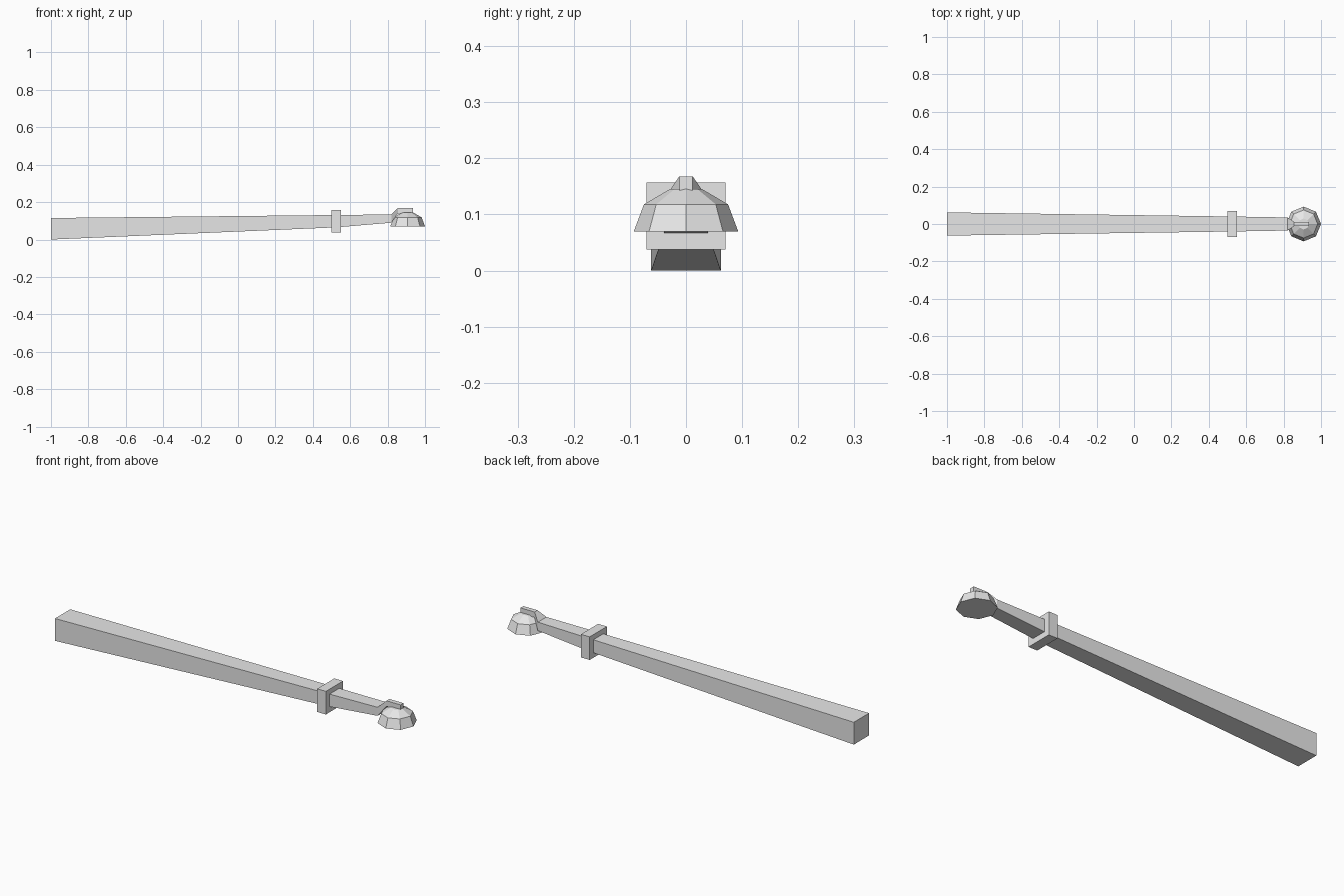
import bpy, bmesh
from math import cos, sin, pi

cube = bpy.data.objects.get("Cube")
if cube:
    bpy.data.objects.remove(cube, do_unlink=True)

grey = bpy.data.materials.new("light_grey")
grey.use_nodes = True
grey.diffuse_color = (0.8, 0.8, 0.8, 1)
grey.node_tree.nodes["Principled BSDF"].inputs["Base Color"].default_value = (0.8, 0.8, 0.8, 1)


def loft(name, rings):
    """Skin a list of equal-sized point rings and cap both ends."""
    bm = bmesh.new()
    loops = [[bm.verts.new(p) for p in ring] for ring in rings]
    n = len(loops[0])
    for a, b in zip(loops, loops[1:]):
        for i in range(n):
            j = (i + 1) % n
            bm.faces.new((a[i], a[j], b[j], b[i]))
    bm.faces.new(loops[0])
    bm.faces.new(loops[-1])
    bmesh.ops.recalc_face_normals(bm, faces=bm.faces)
    mesh = bpy.data.meshes.new(name)
    bm.to_mesh(mesh)
    bm.free()
    mesh.materials.append(grey)
    obj = bpy.data.objects.new(name, mesh)
    bpy.context.collection.objects.link(obj)
    return obj


def section(x, half, low, high):
    return [(x, -half, low), (x, half, low), (x, half, high), (x, -half, high)]


def octagon(radius, z, centre=0.907):
    return [(centre + radius * cos(i * pi / 4), radius * sin(i * pi / 4), z) for i in range(8)]


# Tapered post that narrows into the lamp bracket
loft("post_and_bracket", [
    section(-1.0, 0.062, 0.0, 0.115),
    section(0.525, 0.04, 0.065, 0.131),
    section(0.82, 0.035, 0.09, 0.134),
    section(0.855, 0.012, 0.14, 0.168),
    section(0.935, 0.012, 0.14, 0.168),
])

# Square collar around the post
loft("collar", [section(x, 0.07, 0.038, 0.157) for x in (0.5, 0.55)])

# Faceted dome lamp shade with a flat underside
loft("lamp_shade", [octagon(0.093, 0.07), octagon(0.075, 0.118), octagon(0.029, 0.145)])
